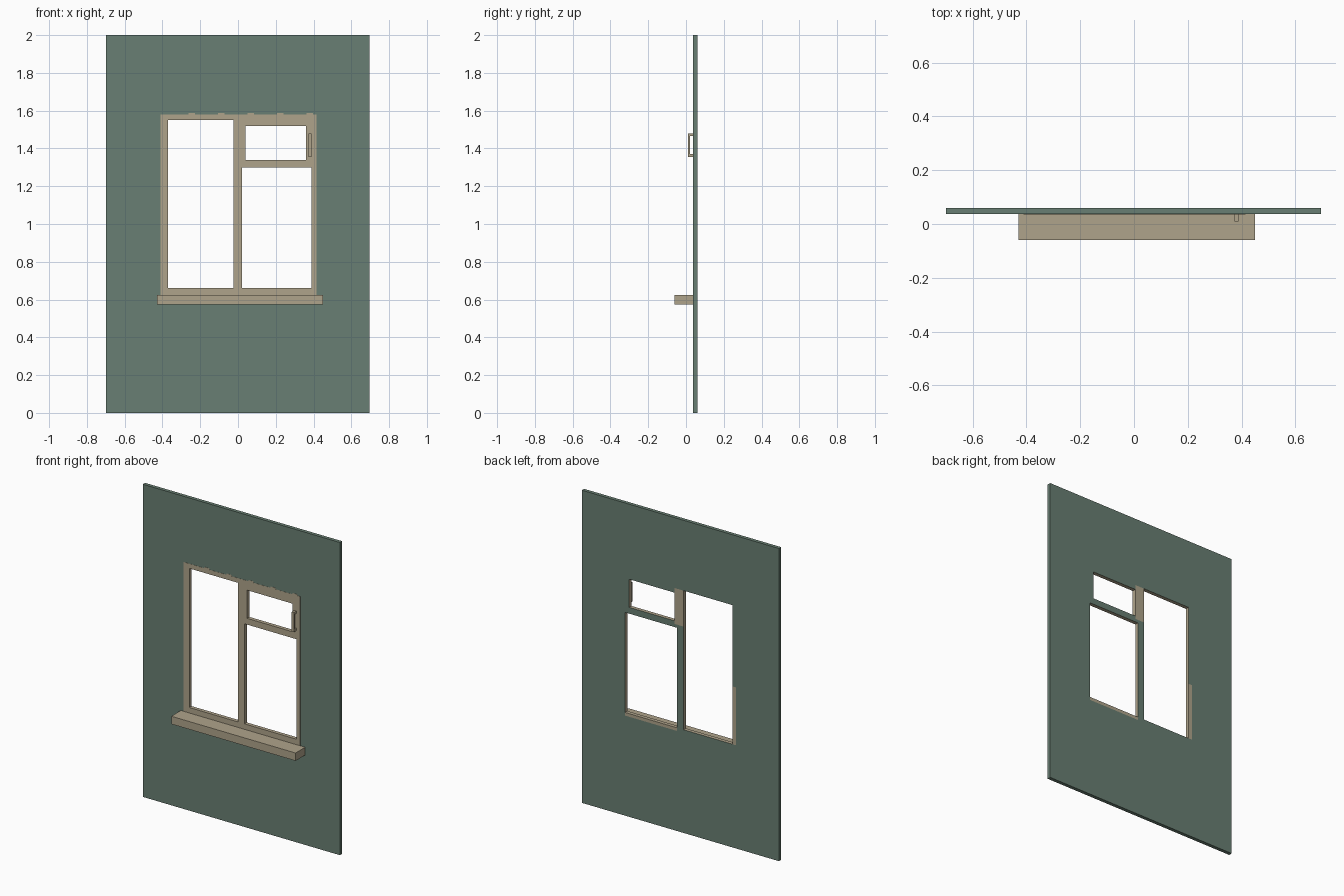
import bpy, bmesh

if "Cube" in bpy.data.objects:
    bpy.data.objects.remove(bpy.data.objects["Cube"])


def srgb(r, g, b):
    return [((c / 255 + 0.055) / 1.055) ** 2.4 for c in (r, g, b)] + [1]


def material(name, col):
    m = bpy.data.materials.new(name)
    m.diffuse_color = col
    m.use_nodes = True
    m.node_tree.nodes["Principled BSDF"].inputs["Base Color"].default_value = m.diffuse_color
    return m


GREEN = material("wall_green", srgb(105, 127, 115))
BEIGE = material("frame_beige", srgb(175, 164, 139))


def inside(x, z, r):
    return r[0] < x < r[1] and r[2] < z < r[3]


def finish(name, bm, mats):
    bmesh.ops.recalc_face_normals(bm, faces=bm.faces)
    me = bpy.data.meshes.new(name)
    bm.to_mesh(me)
    bm.free()
    for m in mats:
        me.materials.append(m)
    ob = bpy.data.objects.new(name, me)
    bpy.context.collection.objects.link(ob)
    return ob


def panel(name, rects, solid, y0, y1, mats, back_rule=None):
    """Flat slab made of the grid cells for which solid(x, z) is true."""
    xs = sorted({v for r in rects for v in r[:2]})
    zs = sorted({v for r in rects for v in r[2:]})
    bm = bmesh.new()
    verts = {}

    def vert(x, z):
        if (x, z) not in verts:
            verts[x, z] = bm.verts.new((x, y0, z))
        return verts[x, z]

    for x0, x1 in zip(xs, xs[1:]):
        for z0, z1 in zip(zs, zs[1:]):
            if solid((x0 + x1) / 2, (z0 + z1) / 2):
                bm.faces.new([vert(x0, z0), vert(x1, z0), vert(x1, z1), vert(x0, z1)])
    ext = bmesh.ops.extrude_face_region(bm, geom=bm.faces[:], use_keep_orig=True)
    for v in ext["geom"]:
        if isinstance(v, bmesh.types.BMVert):
            v.co.y = y1
    bmesh.ops.recalc_face_normals(bm, faces=bm.faces)
    if back_rule:
        for f in bm.faces:
            c = f.calc_center_median()
            if f.normal.y > 0.9 and back_rule(c.x, c.z):
                f.material_index = 1
    return finish(name, bm, mats)


def box(name, x0, x1, y0, y1, z0, z1, mat):
    bm = bmesh.new()
    bmesh.ops.create_cube(bm, size=1)
    for v in bm.verts:
        v.co = ((x0, x1)[v.co.x > 0], (y0, y1)[v.co.y > 0], (z0, z1)[v.co.z > 0])
    return finish(name, bm, [mat])


# Layout rectangles: x0, x1, z0, z1
WALL = (-0.70, 0.695, 0.0, 2.0)
FRAME = (-0.41, 0.415, 0.61, 1.58)
PANES = [(-0.37, -0.025, 0.66, 1.55), (0.02, 0.39, 0.66, 1.30), (0.04, 0.36, 1.34, 1.52)]
BUMPS = [(-0.262 + i * 0.156, -0.228 + i * 0.156, 1.58, 1.588) for i in range(5)]
# Areas where the frame shows through on the back
BACK = [(-0.395, -0.37, 0.66, 1.03), (-0.025, 0.04, 1.32, 1.55), (0.02, 0.39, 0.64, 0.66)]

# Wall slab with the window opening
panel("wall", [WALL, FRAME], lambda x, z: not inside(x, z, FRAME), 0.037, 0.06, [GREEN])

# Window frame with three openings and the small bumps along its head
panel("window_frame", [FRAME] + PANES + BUMPS + BACK,
      lambda x, z: any(inside(x, z, r) for r in [FRAME] + BUMPS)
      and not any(inside(x, z, p) for p in PANES),
      0.036, 0.06, [BEIGE, GREEN],
      lambda x, z: not any(inside(x, z, r) for r in BACK))

# Projecting sill
box("window_sill", -0.43, 0.45, -0.06, 0.037, 0.575, 0.625, BEIGE)

# Pull handle on the small casement: grip and two arms
box("handle_grip", 0.373, 0.388, 0.01, 0.022, 1.355, 1.48, BEIGE)
for name, z in (("handle_lower_arm", 1.355), ("handle_upper_arm", 1.465)):
    box(name, 0.373, 0.388, 0.022, 0.037, z, z + 0.015, BEIGE)
